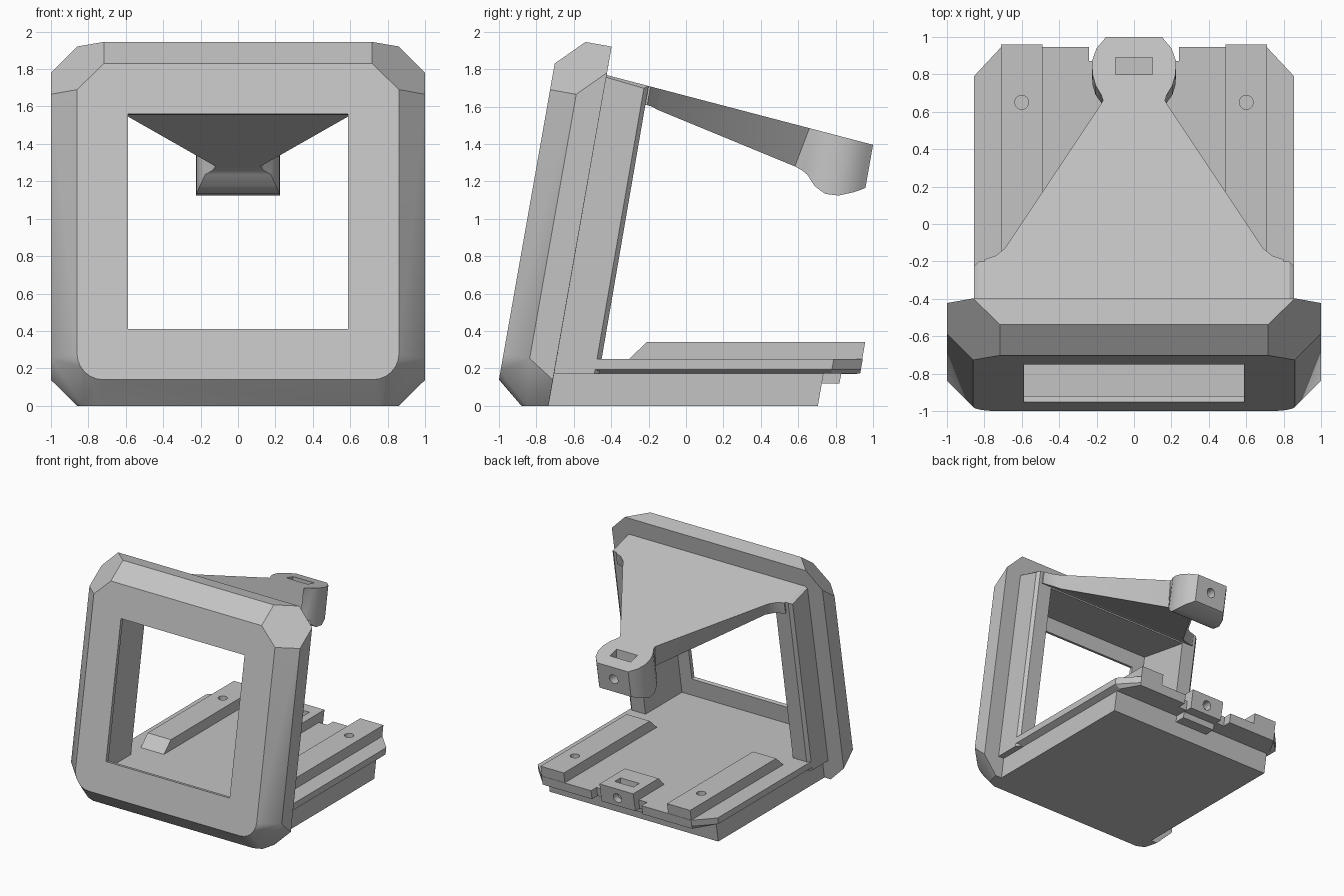
import bpy, bmesh, math
from mathutils import Vector, Matrix

if "Cube" in bpy.data.objects:
    bpy.data.objects.remove(bpy.data.objects["Cube"])

GREY = bpy.data.materials.new("light_grey_plastic")
GREY.use_nodes = True
GREY.diffuse_color = (0.55, 0.55, 0.55, 1)
GREY.node_tree.nodes["Principled BSDF"].inputs["Base Color"].default_value = (0.55, 0.55, 0.55, 1)

S, C = math.sin(math.radians(10)), math.cos(math.radians(10))
LEAN = S / C


def finish(name, bm):
    bmesh.ops.recalc_face_normals(bm, faces=bm.faces)
    mesh = bpy.data.meshes.new(name)
    bm.to_mesh(mesh)
    bm.free()
    mesh.materials.append(GREY)
    ob = bpy.data.objects.new(name, mesh)
    bpy.context.collection.objects.link(ob)
    return ob


def loft(name, rings):
    """Skin matching rings of points and cap both ends."""
    bm = bmesh.new()
    rows = [[bm.verts.new(p) for p in ring] for ring in rings]
    n = len(rows[0])
    for a, b in zip(rows, rows[1:]):
        for i in range(n):
            j = (i + 1) % n
            bm.faces.new((a[i], a[j], b[j], b[i]))
    bm.faces.new(rows[0])
    bm.faces.new(rows[-1])
    return finish(name, bm)


def side_prism(name, profile, x0, x1):
    return loft(name, [[(x, y, z) for y, z in profile] for x in (x0, x1)])


def box(name, x, y, z):
    return side_prism(name, [(y[0], z[0]), (y[1], z[0]), (y[1], z[1]), (y[0], z[1])], *x)


def cylinder(name, centre, radius, depth, along_y=False):
    bm = bmesh.new()
    turn = Matrix.Rotation(math.pi / 2, 4, 'X') if along_y else Matrix()
    bmesh.ops.create_cone(bm, cap_ends=True, segments=20, radius1=radius, radius2=radius,
                          depth=depth, matrix=Matrix.Translation(centre) @ turn)
    return finish(name, bm)


def cut(ob, cutters):
    """Subtract the cutters, bake the result and drop the cutters."""
    for c in cutters:
        c.hide_render = True
        m = ob.modifiers.new("cut", 'BOOLEAN')
        m.operation, m.solver, m.object = 'DIFFERENCE', 'EXACT', c
    dg = bpy.context.evaluated_depsgraph_get()
    dg.update()
    mesh = bpy.data.meshes.new_from_object(ob.evaluated_get(dg))
    ob.modifiers.clear()
    ob.data = mesh
    for c in cutters:
        bpy.data.objects.remove(c)


def smooth(ob, angle):
    bpy.ops.object.select_all(action='DESELECT')
    ob.select_set(True)
    bpy.context.view_layer.objects.active = ob
    bpy.ops.object.shade_smooth_by_angle(angle=math.radians(angle))


def tilted(v, w):
    """Height v and depth w on the leaning front face, as (y, z)."""
    return (-1 + v * S + w * C, 0.14 + v * C - w * S)


# Leaning bezel: chamfered top corners, rounded lower corners, flat foot
TOP, B = 1.858, 0.142
corner = [(0.86, TOP - 2 * B, 0), (1 - 2 * B, TOP - B, 0), (1, TOP - 2 * B, B), (1 - 2 * B, TOP, B),
          (1, TOP - B, 2 * B), (0.86, TOP, 2 * B), (1, 0.14, B), (1, 0.049, 2 * B)]
for i in range(7):
    a = i * math.pi / 12
    corner.append((0.72 + 0.14 * math.cos(a), 0.14 - 0.14 * math.sin(a), 0))
points = [(x, *tilted(v, w)) for x, v, w in corner]
points += [(0.86, -0.735, 0), (0.76, -0.88, 0), (0.83, -0.85, 0)]
bm = bmesh.new()
for x, y, z in points:
    for s in (-1, 1):
        bm.verts.new((s * x, y, z))
hull = bmesh.ops.convex_hull(bm, input=bm.verts)
loose = [v for v in bm.verts if not v.link_faces]
bmesh.ops.delete(bm, geom=loose, context='VERTS')
bmesh.ops.dissolve_limit(bm, angle_limit=0.03, verts=bm.verts, edges=bm.edges)
bezel = finish("front_bezel", bm)


def cavity():
    return side_prism("cavity_cutter", [(-0.945, 0.25), (-0.1, 0.25), (-0.1, 1.578), (-0.70, 1.68)], -0.7, 0.7)


window = side_prism("window_cutter", [tilted(0.274, -0.1), tilted(0.274, 0.1),
                                      tilted(1.442, 0.1), tilted(1.442, -0.1)], -0.587, 0.587)
cut(bezel, [window, cavity()])
smooth(bezel, 25)


# Shell behind the bezel, with its sloping roof
def roof(y):
    return 1.77 - 0.262 * (y + 0.43)


def shell_ring(x, inset):
    return [(x, -0.71, 0.17), (x, -0.465 - inset, 0.17), (x, -0.2 - inset, roof(-0.2) - inset / 2),
            (x, -0.43, roof(-0.43) - inset / 2)]


shell = loft("rear_shell", [shell_ring(x, i) for x, i in
                            ((-0.855, 0.025), (-0.83, 0), (0.83, 0), (0.855, 0.025))])
cut(shell, [cavity()])

# Tapering arm ending in a rounded clip: y, half width, depth, underside inset
stations = [(-0.28, 0.80, 0.10, 0), (-0.19, 0.80, 0.10, 0), (-0.17, 0.74, 0.10, 0.02),
            (-0.13, 0.69, 0.11, 0.04), (0.62, 0.19, 0.215, 0.07), (0.66, 0.165, 0.225, 0.03),
            (0.69, 0.175, 0.24, 0), (0.74, 0.205, 0.29, 0), (0.80, 0.222, 0.315, 0),
            (0.87, 0.225, 0.305, 0), (0.94, 0.20, 0.27, 0), (0.98, 0.165, 0.245, 0),
            (1.0, 0.15, 0.23, 0)]
rings = []
for y, half, depth, inset in stations:
    low, z = y - LEAN * depth, roof(y)
    rings.append([(-half, y, z), (half, y, z), (half - inset, low, z - depth), (inset - half, low, z - depth)])
arm = loft("clip_arm", rings)
bm = bmesh.new()
bm.from_mesh(arm.data)
bmesh.ops.triangulate(bm, faces=bm.faces)
bm.to_mesh(arm.data)
bm.free()
cut(arm, [box("slot_cutter", (-0.1, 0.1), (0.80, 0.89), (1.24, 1.6)),
          cylinder("hole_cutter", (0, 0.96, 1.285), 0.04, 0.24, True)])
smooth(arm, 35)


# Base plinth and overhanging plate, all ending on the same lean
def plan_ring(half, outline, z):
    pts = [(x - 0.855 + half if x > 0.8 else x, y + (z - 0.25) * LEAN) for x, y in outline]
    return [(x, y, z) for x, y in pts] + [(-x, y, z) for x, y in reversed(pts)]


plinth_plan = [(0.855, -0.70), (0.855, 0.749)]
loft("base_plinth", [plan_ring(0.80, plinth_plan, z) for z in (0, 0.18)])
plate_plan = [(0.855, -0.69), (0.855, 0.79), (0.71, 0.945), (0.24, 0.945), (0.24, 0.87), (0.15, 0.87)]
plate = loft("base_plate", [plan_ring(h, plate_plan, z) for h, z in ((0.80, 0.172), (0.855, 0.195), (0.855, 0.25))])


def screw_hole(side):
    return cylinder("screw_cutter", (side * 0.6, 0.65, 0.29), 0.037, 0.16)


# Rails with sloped noses and screw holes
cut(plate, [screw_hole(-1), screw_hole(1), box("slot_cutter", (-0.09, 0.09), (0.76, 0.84), (0.1, 0.4))])
for side, label in ((1, "left"), (-1, "right")):
    rail = side_prism(label + "_rail", [(-0.31, 0.245), (-0.21, 0.34), (0.958, 0.34), (0.93, 0.18), (0.90, 0.18),
                                        (0.90, 0.245)], side * 0.49, side * 0.71)
    cut(rail, [screw_hole(side)])

# Lower latch block with its slot and back hole
latch = side_prism("lower_latch", [(0.52, 0.245), (0.60, 0.33), (0.945, 0.33), (0.915, 0.17), (0.83, 0.17),
                                   (0.82, 0.12), (0.70, 0.12)], -0.16, 0.16)
cut(latch, [box("slot_cutter", (-0.09, 0.09), (0.76, 0.84), (0.19, 0.4)),
            cylinder("hole_cutter", (0, 0.9, 0.245), 0.04, 0.2, True)])
